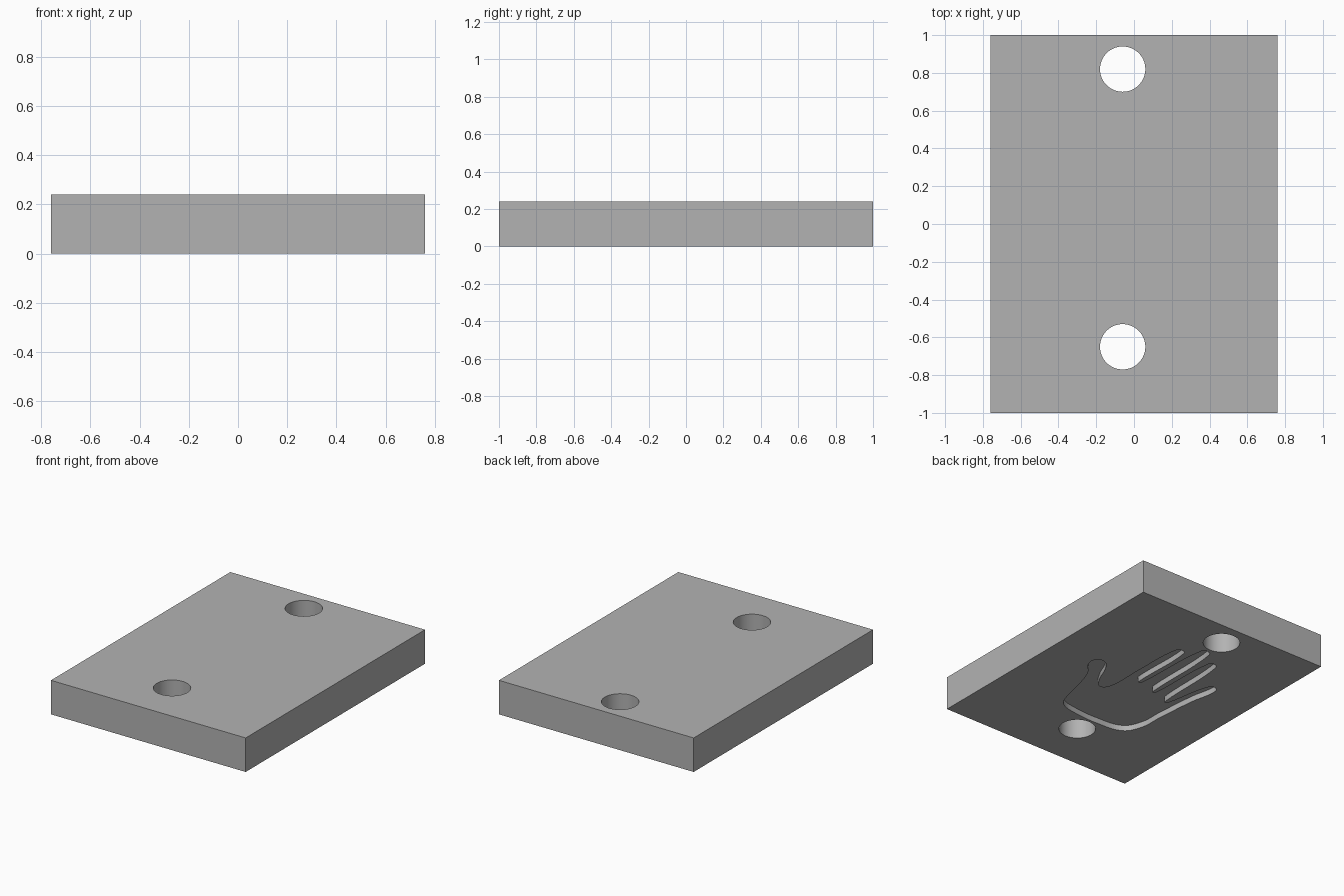
import bpy
import bmesh
import math
from mathutils import Vector
from mathutils.geometry import interpolate_bezier

WIDTH, LENGTH, HEIGHT = 1.52, 2.0, 0.24
RECESS_DEPTH = 0.04

cube = bpy.data.objects.get("Cube")
if cube:
    bpy.data.objects.remove(cube, do_unlink=True)

grey = bpy.data.materials.new("plain_grey")
grey.use_nodes = True
colour = (0.45, 0.45, 0.45, 1)
grey.diffuse_color = colour
grey.node_tree.nodes["Principled BSDF"].inputs["Base Color"].default_value = colour


def add_object(name, bm):
    mesh = bpy.data.meshes.new(name)
    bmesh.ops.recalc_face_normals(bm, faces=bm.faces)
    bm.to_mesh(mesh)
    bm.free()
    mesh.materials.append(grey)
    obj = bpy.data.objects.new(name, mesh)
    bpy.context.collection.objects.link(obj)
    return obj


def prism(name, outline, bottom, top):
    """Extrude a closed flat outline straight up."""
    bm = bmesh.new()
    face = bm.faces.new([bm.verts.new((p.x, p.y, bottom)) for p in outline])
    result = bmesh.ops.extrude_face_region(bm, geom=[face])
    raised = [g for g in result["geom"] if isinstance(g, bmesh.types.BMVert)]
    bmesh.ops.translate(bm, verts=raised, vec=(0, 0, top - bottom))
    return add_object(name, bm)


def smooth_outline(points, steps=8):
    """Closed rounded curve through the points."""
    pts = [Vector((x, y, 0)) for x, y in points]
    n = len(pts)
    tangents = [(pts[(i + 1) % n] - pts[i - 1]).normalized() for i in range(n)]
    outline = []
    for i in range(n):
        j = (i + 1) % n
        reach = (pts[j] - pts[i]).length * 0.36
        outline += interpolate_bezier(pts[i], pts[i] + tangents[i] * reach,
                                      pts[j] - tangents[j] * reach, pts[j], steps)[:-1]
    return outline


def circle(x, y, radius, sides=64):
    return [Vector((x + radius * math.cos(math.tau * i / sides),
                    y + radius * math.sin(math.tau * i / sides), 0)) for i in range(sides)]


# Slab
bm = bmesh.new()
bmesh.ops.create_cube(bm, size=1)
bmesh.ops.scale(bm, vec=(WIDTH, LENGTH, HEIGHT), verts=bm.verts)
bmesh.ops.translate(bm, vec=(0, 0, HEIGHT / 2), verts=bm.verts)
slab = add_object("slab", bm)

# Hand outline: thumb, four fingers, then the heel of the palm
thumb = [(.25, -.41), (.31, -.18), (.36, -.04), (.43, .05), (.43, .12), (.37, .14),
         (.31, .08), (.245, -.06), (.18, -.13), (.13, -.07)]
fingers = [(.125, .19), (.105, .56), (.04, .56), (.03, .08),
           (.005, .08), (-.03, .66), (-.10, .65), (-.125, .04),
           (-.15, .04), (-.175, .56), (-.24, .55), (-.27, -.01),
           (-.295, -.01), (-.37, .33), (-.435, .32)]
palm = [(-.405, .10), (-.38, -.19), (-.37, -.36), (-.30, -.48),
        (-.10, -.51), (.08, -.50), (.20, -.47)]

# Cutters for the recess underneath and the two through holes
cutters = [prism("hand_cutter", smooth_outline(thumb + fingers + palm), -0.1, RECESS_DEPTH)]
for name, y in (("back_hole_cutter", 0.82), ("front_hole_cutter", -0.65)):
    cutters.append(prism(name, circle(-0.06, y, 0.12), -0.1, HEIGHT + 0.1))

bpy.context.view_layer.objects.active = slab
slab.select_set(True)
for cutter in cutters:
    cutter.hide_render = True
    mod = slab.modifiers.new(cutter.name, "BOOLEAN")
    mod.operation = "DIFFERENCE"
    mod.solver = "EXACT"
    mod.object = cutter
    bpy.ops.object.modifier_apply(modifier=mod.name)
    bpy.data.objects.remove(cutter, do_unlink=True)

bpy.ops.object.shade_smooth_by_angle(angle=math.radians(30))
